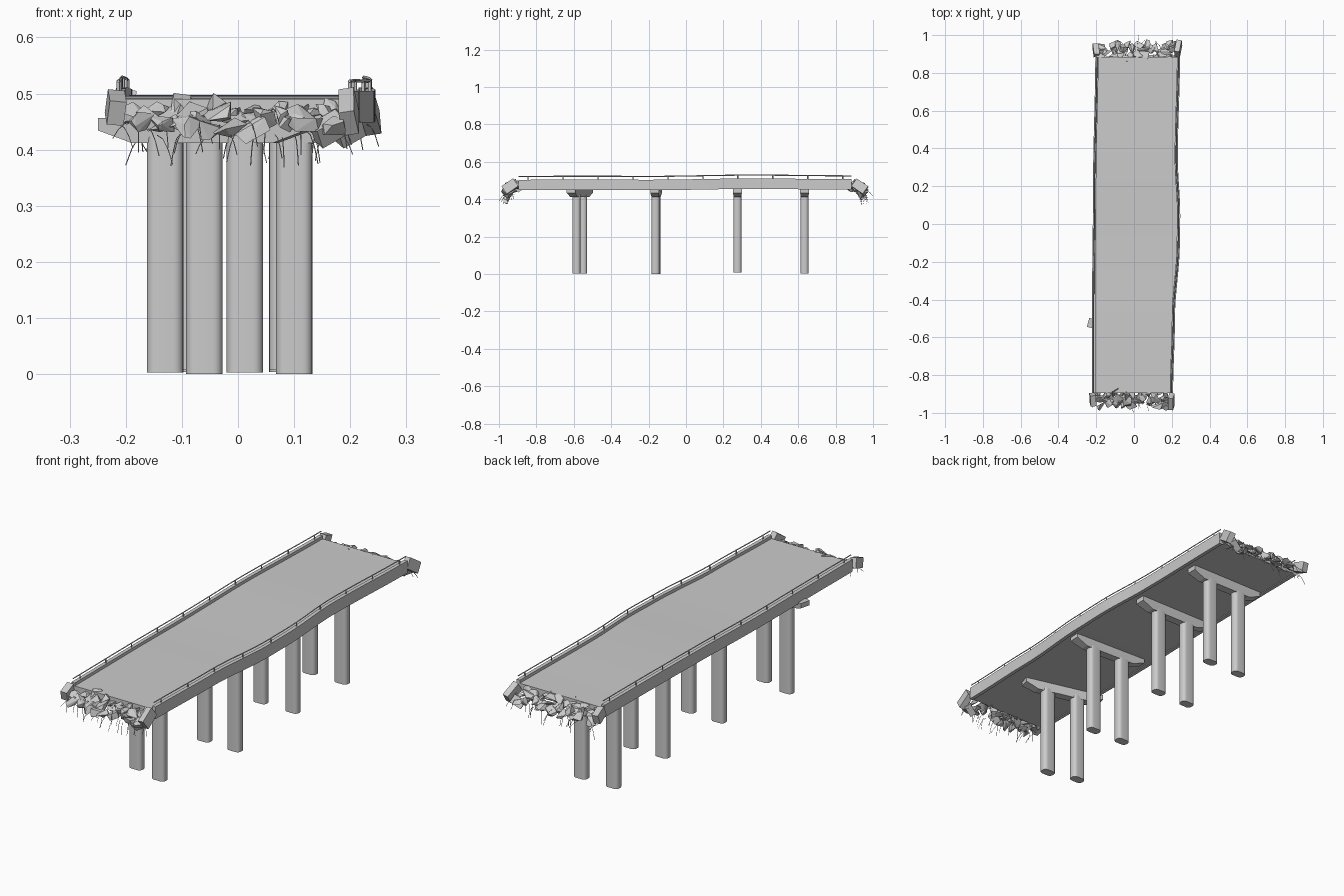
import bpy, bmesh, math, random
from mathutils import Vector, Matrix, Euler

random.seed(7)
if "Cube" in bpy.data.objects:
    bpy.data.objects.remove(bpy.data.objects["Cube"])

concrete = bpy.data.materials.new("grey concrete")
concrete.use_nodes = True
GREY = (0.6, 0.6, 0.6, 1)
concrete.diffuse_color = GREY
concrete.node_tree.nodes["Principled BSDF"].inputs["Base Color"].default_value = GREY


def finish(name, bm, smooth=False):
    bmesh.ops.recalc_face_normals(bm, faces=bm.faces)
    me = bpy.data.meshes.new(name)
    bm.to_mesh(me)
    bm.free()
    me.materials.append(concrete)
    ob = bpy.data.objects.new(name, me)
    bpy.context.collection.objects.link(ob)
    if smooth:
        bpy.ops.object.select_all(action='DESELECT')
        ob.select_set(True)
        bpy.context.view_layer.objects.active = ob
        bpy.ops.object.shade_smooth_by_angle(angle=math.radians(30))
    return ob


def along(keys, y):
    """Smoothly interpolate (y, value) keys."""
    for (a, va), (b, vb) in zip(keys, keys[1:]):
        if y <= b:
            t = max(0, (y - a) / (b - a))
            return va + (vb - va) * t * t * (3 - 2 * t)
    return keys[-1][1]


# Wavering outlines of the sagging bridge
LEFT_EDGE = [(-.9, -.222), (-.4, -.222), (.2, -.217), (.9, -.205)]
RIGHT_EDGE = [(-.9, .207), (-.5, .217), (-.1, .243), (.05, .245), (.35, .232), (.9, .244)]
LIFT = [(-.9, -.003), (-.5, -.002), (-.2, -.003), (.35, .004), (.9, 0)]
Y0, Y1, STEPS = -.895, .885, 36
THICK = .017
ys = [Y0 + (Y1 - Y0) * i / STEPS for i in range(STEPS + 1)]


def edge(side, y):
    return along(RIGHT_EDGE if side > 0 else LEFT_EDGE, y)


def loft(name, section):
    """Sweep a cross-section, given as (x, z) corners at each y."""
    bm = bmesh.new()
    rings = [[bm.verts.new((x, y, z + along(LIFT, y))) for x, z in section(y)] for y in ys]
    n = len(rings[0])
    for a, b in zip(rings, rings[1:]):
        for k in range(n):
            bm.faces.new((a[k], a[(k + 1) % n], b[(k + 1) % n], b[k]))
    bm.faces.new(rings[0])
    bm.faces.new(rings[-1])
    return finish(name, bm, True)


def tubes(name, paths, radius):
    cu = bpy.data.curves.new(name, 'CURVE')
    cu.dimensions = '3D'
    cu.bevel_depth = radius
    cu.bevel_resolution = 0
    cu.use_fill_caps = True
    for path in paths:
        sp = cu.splines.new('POLY')
        sp.points.add(len(path) - 1)
        for p, co in zip(sp.points, path):
            p.co = (*co, 1)
    cu.materials.append(concrete)
    ob = bpy.data.objects.new(name, cu)
    bpy.context.collection.objects.link(ob)


# Road deck
loft("road_deck", lambda y: [(edge(-1, y) + .004, .455), (edge(1, y) - .004, .455),
                             (edge(1, y) - .004, .493), (edge(-1, y) + .004, .493)])

# Parapets with rails and posts
for side, word in ((1, "left"), (-1, "right")):
    def wall(y):
        e = edge(side, y)
        return [(e, .451), (e, .507), (e - side * THICK, .507), (e - side * THICK, .451)]

    loft(word + "_parapet", wall)

    def rail_point(y, z):
        return (edge(side, y) - side * THICK / 2, y, z + along(LIFT, y))

    tubes(word + "_rail", [[rail_point(y, .525) for y in ys]], .003)
    posts = [Y0 + .05 + i * .187 for i in range(10)]
    tubes(word + "_rail_posts", [[rail_point(y, .5), rail_point(y, .525)] for y in posts], .003)


# Piers: two rounded columns under a tapered cap
def column(name, x, y, base):
    bm = bmesh.new()
    bmesh.ops.create_cube(bm, size=1)
    bmesh.ops.scale(bm, vec=(.065, .042, .425 - base), verts=bm.verts)
    bmesh.ops.translate(bm, vec=(x, y, (.425 + base) / 2), verts=bm.verts)
    upright = [e for e in bm.edges if abs(e.verts[0].co.z - e.verts[1].co.z) > .1]
    bmesh.ops.bevel(bm, geom=upright, offset=.017, segments=5, profile=.5, affect='EDGES')
    finish(name, bm, True)


def cap(name, centre, turn):
    outline = [(-.19, .456), (.19, .456), (.19, .434), (.13, .412), (-.13, .412), (-.19, .434)]
    bm = bmesh.new()
    front = bm.faces.new([bm.verts.new((x, -.024, z)) for x, z in outline])
    grown = bmesh.ops.extrude_face_region(bm, geom=[front])["geom"]
    bmesh.ops.translate(bm, vec=(0, .048, 0),
                        verts=[g for g in grown if isinstance(g, bmesh.types.BMVert)])
    # Narrow the underside
    for v in bm.verts:
        if v.co.z < .42:
            v.co.y *= .8
    bm.transform(Matrix.Translation((*centre, 0)) @ Matrix.Rotation(turn, 4, 'Z'))
    finish(name, bm)


PIERS = [(-.13, -.55, .012, -.586, .003), (-.06, -.157, .1, -.163, 0),
         (-.075, .275, .088, .275, .007), (-.075, .634, .088, .634, .004)]
for i, (xa, ya, xb, yb, base) in enumerate(PIERS, 1):
    column(f"pier_{i}_right_column", xa, ya, base)
    column(f"pier_{i}_left_column", xb, yb, base)
    cap(f"pier_{i}_cap", ((xa + xb) / 2, (ya + yb) / 2), math.atan2(yb - ya, xb - xa))


# Broken ends: sharp concrete chunks and bent reinforcing bars
def chunk(bm, centre, size, turn, points=9):
    spin = Euler(turn).to_matrix()
    verts = []
    for _ in range(points):
        d = Vector([random.uniform(-1, 1) for _ in range(3)]).normalized()
        d = Vector([d[k] * size[k] for k in range(3)])
        verts.append(bm.verts.new(Vector(centre) + spin @ d))
    hull = bmesh.ops.convex_hull(bm, input=verts)
    inner = [g for g in hull["geom_interior"] if isinstance(g, bmesh.types.BMVert)]
    bmesh.ops.delete(bm, geom=inner, context='VERTS')


def block(bm, centre, size, turn):
    m = Matrix.Translation(centre) @ Euler(turn).to_matrix().to_4x4()
    bmesh.ops.create_cube(bm, size=1, matrix=m @ Matrix.Diagonal((*size, 1)))


for end, word in ((-1, "front"), (1, "back")):
    y_end = Y0 if end < 0 else Y1
    xl, xr = edge(-1, y_end), edge(1, y_end)
    bm = bmesh.new()
    for row, (out, z, count) in enumerate(((.004, .472, 13), (.035, .458, 13), (.055, .444, 9))):
        for i in range(count):
            x = xl + .025 + (xr - xl - .05) * (i + random.uniform(.2, .8)) / count
            size = (random.uniform(.022, .045), random.uniform(.02, .035), random.uniform(.012, .026))
            turn = (-end * random.uniform(.1, .8), random.uniform(-.5, .5), random.uniform(-1, 1))
            chunk(bm, (x, y_end + end * (out + random.uniform(-.01, .012)),
                       z + random.uniform(-.01, .008)), size, turn)
    # Snapped parapet ends
    block(bm, (xl + .004, y_end + end * .035, .475), (.03, .06, .045), (-end * .35, .1, .1))
    block(bm, (xr - .01, y_end + end * .045, .468), (.028, .075, .05), (-end * .6, -.15, -.1))
    block(bm, (xr - .045, y_end + end * .055, .437), (.055, .03, .04), (.5, -.5, .3))
    finish(word + "_rubble", bm)

    bars = []
    for i in range(26):
        x = xl + .01 + (xr - xl - .02) * (i + random.random()) / 26
        start = Vector((x, y_end + end * random.uniform(.02, .06), random.uniform(.42, .455)))
        reach = Vector((random.uniform(-.04, .04), end * random.uniform(.005, .045), 0))
        drop = random.uniform(.03, .06)
        if i == 12:
            start.y, reach.y = end * .95, end * .049
        bars.append([start + reach * t - Vector((0, 0, drop * t * t)) for t in (0, .35, .7, 1)])
    tubes(word + "_bent_bars", bars, .001)
